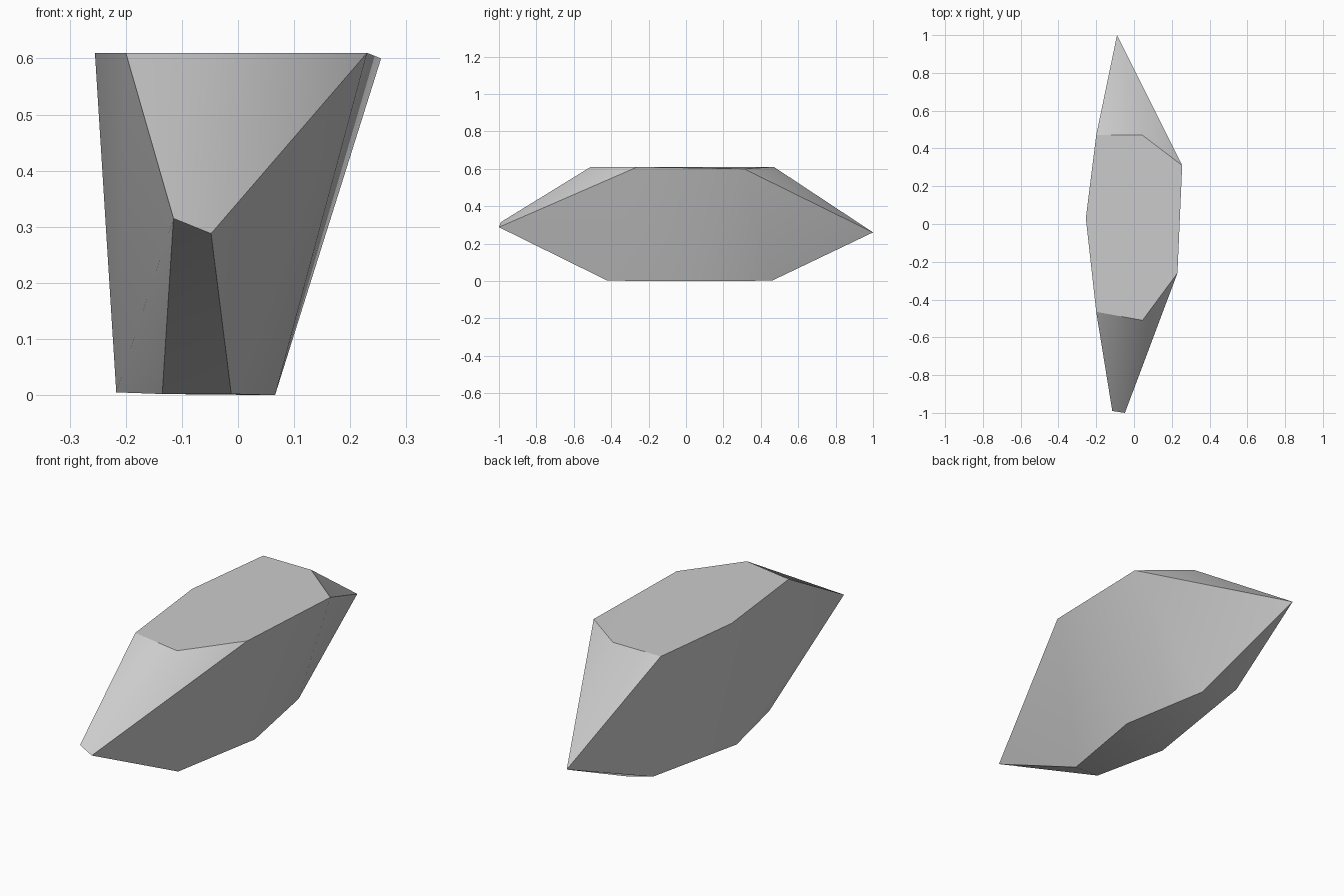
import bpy, bmesh, math

cube = bpy.data.objects.get("Cube")
if cube:
    bpy.data.objects.remove(cube, do_unlink=True)

# Plain stone grey
stone = bpy.data.materials.new("stone_grey")
stone.use_nodes = True
grey = (0.6, 0.6, 0.6, 1.0)
stone.diffuse_color = grey
bsdf = next(n for n in stone.node_tree.nodes if n.type == 'BSDF_PRINCIPLED')
bsdf.inputs["Base Color"].default_value = grey
bsdf.inputs["Roughness"].default_value = 0.9

# Corner rings of the rock: flat top, pointed ends, smaller base
top = [(-0.20, 0.47, 0.61), (-0.255, 0.03, 0.61), (-0.20, -0.465, 0.61),
       (0.045, -0.51, 0.61), (0.23, -0.26, 0.61), (0.255, 0.31, 0.60),
       (0.045, 0.47, 0.61)]
tips = [(-0.115, -0.99, 0.315), (-0.048, -1.0, 0.288), (-0.09, 1.0, 0.26)]
base = [(-0.135, -0.415, 0.002), (-0.012, -0.42, 0.002), (0.066, 0.03, 0.0),
        (-0.012, 0.46, 0.002), (-0.18, 0.50, 0.06), (-0.217, -0.06, 0.005)]

# Wrap the corners in a faceted convex shell
bm = bmesh.new()
for co in top + tips + base:
    bm.verts.new(co)
bmesh.ops.convex_hull(bm, input=bm.verts[:])
# Merge the nearly level triangles into clean flat facets
bmesh.ops.dissolve_limit(bm, angle_limit=math.radians(1.0),
                         verts=bm.verts[:], edges=bm.edges[:])
bmesh.ops.recalc_face_normals(bm, faces=bm.faces[:])
mesh = bpy.data.meshes.new("rock")
bm.to_mesh(mesh)
bm.free()
mesh.materials.append(stone)

rock = bpy.data.objects.new("rock", mesh)
bpy.context.collection.objects.link(rock)

# Soft shading over shallow creases, sharp on the main edges
bpy.ops.object.select_all(action='DESELECT')
rock.select_set(True)
bpy.context.view_layer.objects.active = rock
bpy.ops.object.shade_smooth_by_angle(angle=math.radians(30))
